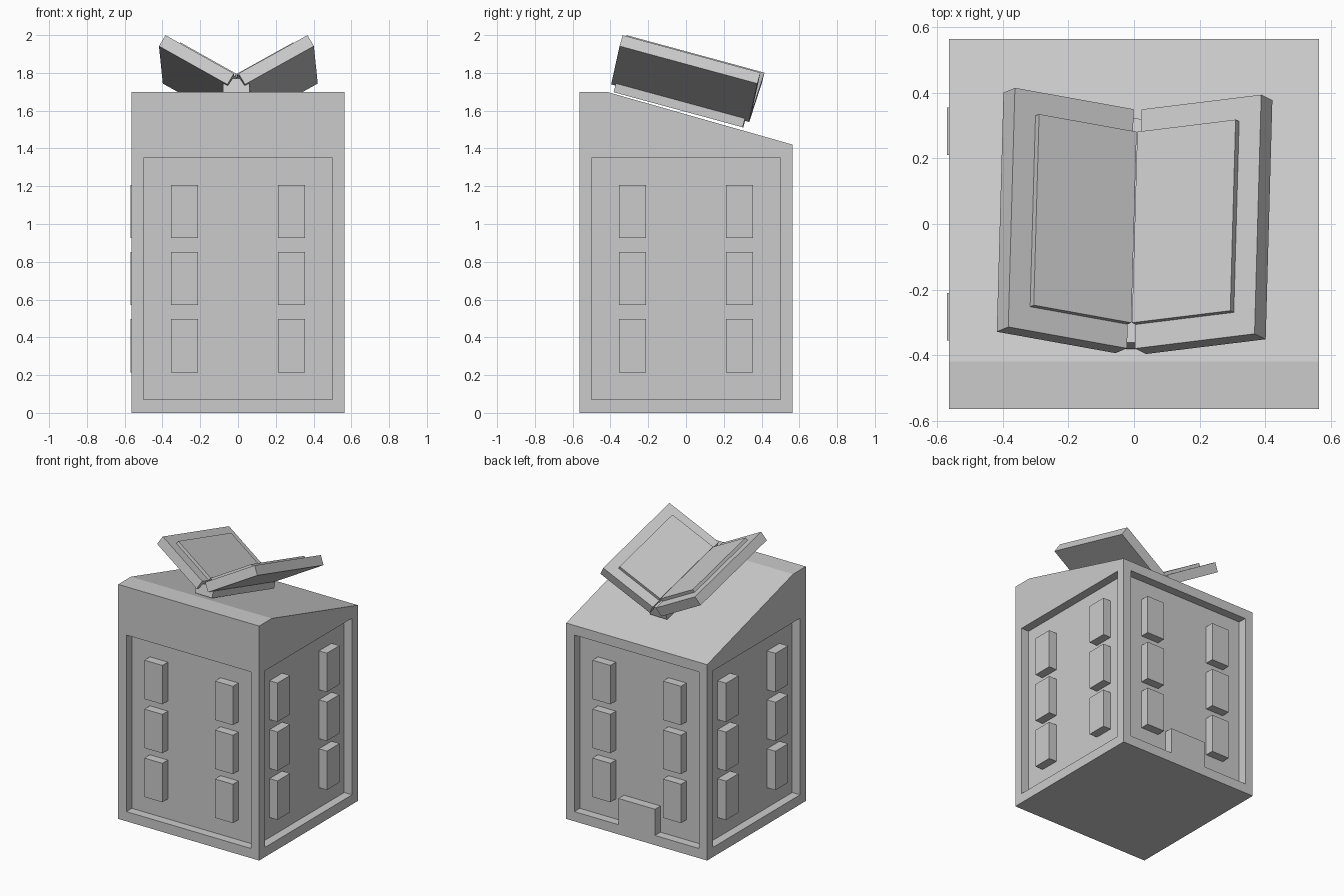
import bpy
import bmesh
from math import radians
from mathutils import Matrix, Vector

cube = bpy.data.objects.get("Cube")
if cube:
    bpy.data.objects.remove(cube, do_unlink=True)

# One plain material
GREY = (0.6, 0.6, 0.6, 1.0)
grey = bpy.data.materials.new("plain grey")
grey.use_nodes = True
grey.diffuse_color = GREY
grey.node_tree.nodes["Principled BSDF"].inputs["Base Color"].default_value = GREY


def finish(name, bm, matrix=Matrix()):
    bmesh.ops.recalc_face_normals(bm, faces=bm.faces)
    mesh = bpy.data.meshes.new(name)
    bm.to_mesh(mesh)
    bm.free()
    mesh.materials.append(grey)
    obj = bpy.data.objects.new(name, mesh)
    obj.matrix_world = matrix
    bpy.context.collection.objects.link(obj)
    return obj


def add_box(bm, lo, hi, matrix=Matrix()):
    lo, hi = Vector(lo), Vector(hi)
    place = Matrix.Translation((lo + hi) / 2) @ Matrix.Diagonal((*(hi - lo), 1))
    bmesh.ops.create_cube(bm, size=1, matrix=matrix @ place)


def prism(name, points, vector, matrix=Matrix()):
    bm = bmesh.new()
    face = bm.faces.new([bm.verts.new(p) for p in points])
    out = bmesh.ops.extrude_face_region(bm, geom=[face])
    verts = [v for v in out["geom"] if isinstance(v, bmesh.types.BMVert)]
    bmesh.ops.translate(bm, verts=verts, vec=vector)
    return finish(name, bm, matrix)


HALF = 0.565
INNER = HALF - 0.063
SIDES = {"front": 0, "left": 90, "back": 180, "right": 270}
turns = {side: Matrix.Rotation(radians(a), 4, "Z") for side, a in SIDES.items()}

# Building with a flat strip in front and a sloping roof
profile = [(-HALF, 0), (HALF, 0), (HALF, 1.42), (-0.42, 1.70), (-HALF, 1.70)]
building = prism("building", [(-HALF, y, z) for y, z in profile], (2 * HALF, 0, 0))

# Recessed wall panels on all four sides
bm = bmesh.new()
for turn in turns.values():
    add_box(bm, (-0.5, -HALF - 0.1, 0.07), (0.5, -INNER, 1.35), turn)
cutter = finish("panel_cutter", bm)
cut = building.modifiers.new("panels", "BOOLEAN")
cut.operation = "DIFFERENCE"
cut.solver = "EXACT"
cut.object = cutter
bpy.context.view_layer.update()
carved = bpy.data.meshes.new_from_object(
    building.evaluated_get(bpy.context.evaluated_depsgraph_get()))
building.modifiers.clear()
building.data = carved
bpy.data.objects.remove(cutter, do_unlink=True)

# Window blocks, two columns of three on each side
for side, turn in turns.items():
    bm = bmesh.new()
    outer = HALF + (0.005 if side == "right" else 0)
    for x in (-0.283, 0.283):
        for z in (0.215, 0.57, 0.925):
            add_box(bm, (x - 0.072, -outer, z), (x + 0.072, -INNER + 0.01, z + 0.282), turn)
    finish(side + "_windows", bm)

# Door block on the back
bm = bmesh.new()
add_box(bm, (-0.147, INNER - 0.01, 0.07), (0.147, HALF, 0.26))
finish("back_door", bm)

# Open book, tilted to follow the roof
tilt = (Matrix.Translation((0, -0.04, 1.605)) @ Matrix.Rotation(radians(-1.6), 4, "Z")
        @ Matrix.Rotation(radians(-15.2), 4, "X"))
half_spine = [(0.07, 0), (0.07, 0.048), (0.045, 0.036), (0.02, 0.075)]
spine = half_spine + [(-x, z) for x, z in reversed(half_spine)]
prism("book_spine", [(x, -0.354, z) for x, z in spine], (0, 0.708, 0), tilt)

for side, sign in (("left", 1), ("right", -1)):
    hinge = (tilt @ Matrix.Translation((sign * 0.012, 0, 0.096))
             @ Matrix.Rotation(radians(-30 * sign), 4, "Y"))
    bm = bmesh.new()
    add_box(bm, (min(0, sign * 0.42), -0.378, -0.069), (max(0, sign * 0.42), 0.378, 0))
    finish(side + "_book_cover", bm, hinge)
    bm = bmesh.new()
    add_box(bm, (min(0, sign * 0.345), -0.302, -0.005), (max(0, sign * 0.345), 0.302, 0.022))
    finish(side + "_book_pages", bm, hinge)
